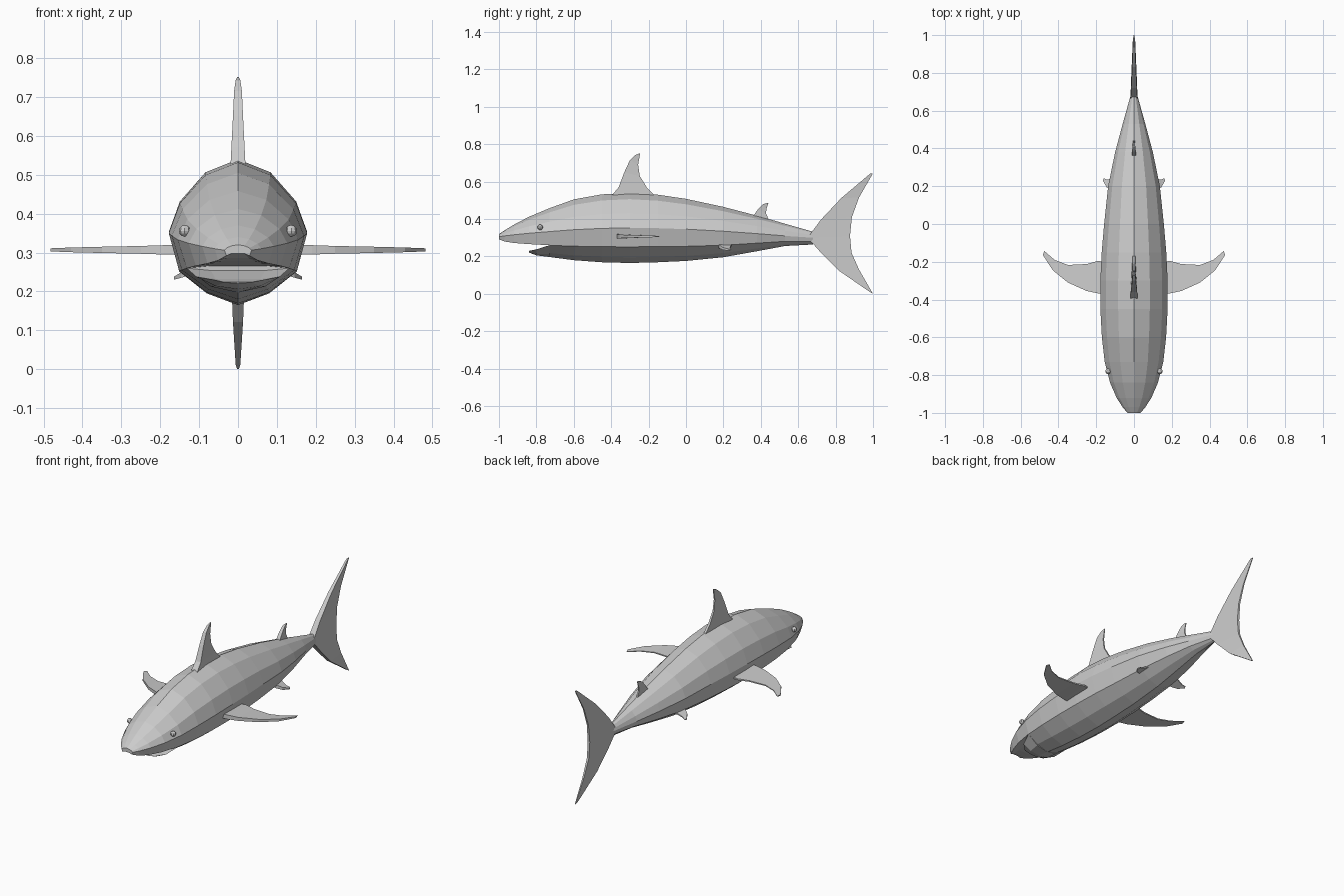
import bpy, bmesh
from mathutils import Vector

cube = bpy.data.objects.get("Cube")
if cube:
    bpy.data.objects.remove(cube, do_unlink=True)

grey = bpy.data.materials.new("shark_grey")
grey.use_nodes = True
COLOUR = (0.6, 0.6, 0.6, 1)
grey.diffuse_color = COLOUR
grey.node_tree.nodes["Principled BSDF"].inputs["Base Color"].default_value = COLOUR


def finish(name, bm):
    bmesh.ops.recalc_face_normals(bm, faces=bm.faces[:])
    mesh = bpy.data.meshes.new(name)
    bm.to_mesh(mesh)
    bm.free()
    mesh.materials.append(grey)
    obj = bpy.data.objects.new(name, mesh)
    bpy.context.collection.objects.link(obj)
    return obj


def loft(name, rings):
    """Skin closed rings of points and cap both ends."""
    bm = bmesh.new()
    rows = [[bm.verts.new(p) for p in ring] for ring in rings]
    n = len(rows[0])
    for a, b in zip(rows, rows[1:]):
        for i in range(n):
            j = (i + 1) % n
            bm.faces.new((a[i], a[j], b[j], b[i]))
    bm.faces.new(rows[0])
    bm.faces.new(rows[-1])
    return finish(name, bm)


def both_sides(half, y):
    """Half outline from the top centre to the bottom centre, made into a full ring."""
    mirrored = [(-x, z) for x, z in half[-2:0:-1]]
    return [Vector((x, y, z)) for x, z in half + mirrored]


UPPER = [(0, 1), (.47, .82), (.84, .42), (1, 0)]
LOWER = [(.85, -.54), (.45, -.84), (0, -1)]


def upper_half(w, top, mid):
    return [(x * w, mid + z * (top - mid)) for x, z in UPPER]


# Body: y, half width, top, widest height, bottom
body_stations = [
    (-.73, .155, .458, .333, .197), (-.6, .17, .505, .343, .18),
    (-.45, .178, .532, .35, .169), (-.3, .178, .54, .353, .165),
    (-.15, .171, .53, .351, .169), (0, .158, .508, .346, .176),
    (.2, .137, .465, .335, .196), (.38, .1, .418, .322, .228),
    (.53, .06, .375, .31, .256), (.68, .018, .332, .3, .264)]
loft("body", [both_sides(upper_half(w, t, m) + [(x * w, m + z * (m - b)) for x, z in LOWER], y)
              for y, w, t, m, b in body_stations])

# Upper head with a flat palate: y, half width, top, widest height, lip
snout_stations = [
    (-1, .035, .32, .306, .292), (-.97, .06, .34, .31, .28),
    (-.92, .092, .37, .316, .272), (-.84, .127, .412, .324, .266),
    (-.73, .155, .458, .333, .26)]
loft("upper_head", [both_sides(upper_half(w, t, m) + [(.85 * w, l), (.45 * w, l + .006), (0, l + .006)], y)
                    for y, w, t, m, l in snout_stations])

# Lower jaw: y, half width, lip, bottom
jaw_stations = [(-.84, .065, .23, .221), (-.8, .108, .238, .206), (-.73, .132, .26, .197)]
loft("lower_jaw", [both_sides([(0, l - .006), (.53 * w, l - .006), (w, l),
                               (.53 * w, b + .25 * (l - b)), (0, b)], y)
                   for y, w, l, b in jaw_stations])


# Fins: thick leading edge, thin trailing edge
def fin(name, stations, place):
    rings = []
    for lead, trail, t in stations:
        r = t * .35
        rings.append([place(*lead, t), place(*trail, r), place(*trail, -r), place(*lead, -t)])
    return loft(name, rings)


def upright(y, z, t):
    return Vector((t, y, z))


fin("dorsal_fin", [
    ((-.41, .51), (-.15, .51), .02), ((-.36, .57), (-.21, .57), .017),
    ((-.33, .65), (-.247, .63), .013), ((-.3, .715), (-.256, .69), .01),
    ((-.27, .743), (-.245, .752), .006)], upright)

fin("rear_dorsal_fin", [
    ((.34, .39), (.45, .38), .013), ((.385, .452), (.428, .43), .01),
    ((.41, .478), (.43, .455), .007), ((.425, .484), (.44, .485), .005)], upright)

fin("tail_fin", [
    ((.985, .643), (1, .645), .005), ((.83, .512), (.925, .515), .01),
    ((.72, .395), (.887, .41), .015), ((.65, .3), (.877, .31), .019),
    ((.72, .222), (.885, .22), .017), ((.82, .122), (.925, .13), .013),
    ((.98, .012), (1, 0), .006)], upright)

# Paired fins, stations as (x, y)
pectoral = [
    ((.1, -.375), (.1, -.21), .013), ((.19, -.367), (.19, -.195), .012),
    ((.25, -.355), (.25, -.212), .01), ((.35, -.31), (.35, -.217), .008),
    ((.43, -.245), (.42, -.19), .006), ((.482, -.165), (.475, -.143), .004)]
pelvic = [
    ((.07, .16), (.07, .25), .012), ((.12, .178), (.125, .238), .01),
    ((.145, .195), (.145, .235), .007), ((.165, .23), (.16, .242), .004)]

for side, s in (("left", 1), ("right", -1)):
    fin(side + "_pectoral_fin", pectoral,
        lambda x, y, t: Vector((s * x, y, .307 + t)))
    fin(side + "_pelvic_fin", pelvic,
        lambda x, y, t: Vector((s * x, y, .305 - .43 * x + t)))

    # Eyes: small faceted beads set into the head
    bm = bmesh.new()
    bmesh.ops.create_uvsphere(bm, u_segments=8, v_segments=6, radius=.015)
    bmesh.ops.translate(bm, verts=bm.verts[:], vec=(s * .137, -.78, .356))
    finish(side + "_eye", bm)
